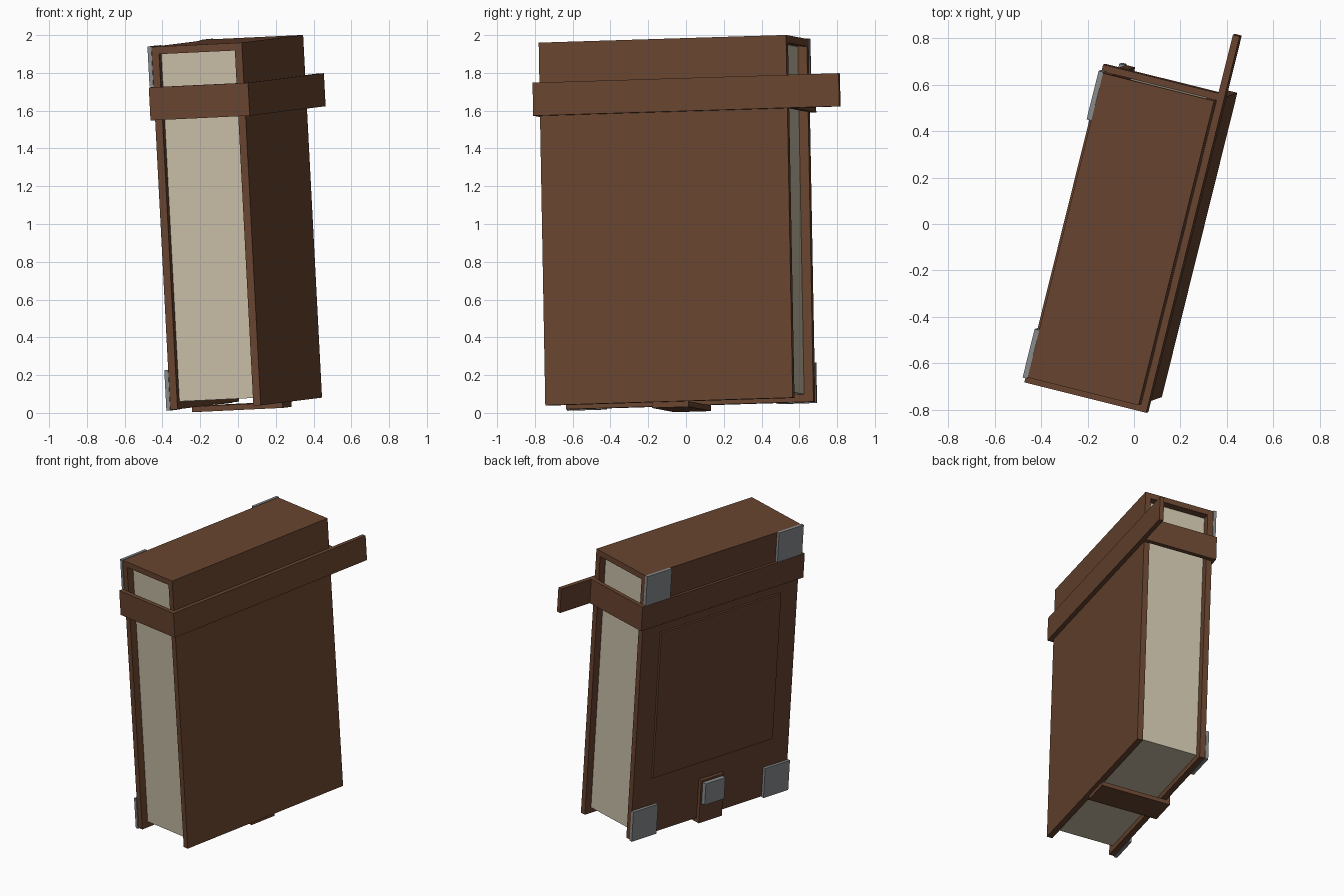
import bpy
from mathutils import Vector, Matrix

cube = bpy.data.objects.get("Cube")
if cube:
    bpy.data.objects.remove(cube, do_unlink=True)


def material(name, rgb):
    mat = bpy.data.materials.new(name)
    mat.use_nodes = True
    color = (*rgb, 1.0)
    mat.diffuse_color = color
    bsdf = next(n for n in mat.node_tree.nodes if n.type == "BSDF_PRINCIPLED")
    bsdf.inputs["Base Color"].default_value = color
    return mat


leather = material("brown leather", (0.138, 0.058, 0.029))
paper = material("cream paper", (0.58, 0.52, 0.39))
metal = material("grey metal", (0.25, 0.26, 0.27))

# Leaning frame: thickness, depth and height axes of the book
up = Vector((-0.052, -0.0182, 0.9985)).normalized()
depth_axis = Vector((0.2406, 0.970, 0.0296))
across = depth_axis.cross(up).normalized()
back = up.cross(across)
W, D, H, T = 0.494, 1.35, 1.923, 0.04
origin = Vector((0.12, -0.745, 0.04)) - across * W
frame = Matrix((across, back, up)).transposed().to_4x4()
frame.translation = origin


def box(name, mat, xs, ys, zs):
    """Box between the given limits, measured in the book's own frame."""
    bpy.ops.mesh.primitive_cube_add(size=1)
    obj = bpy.context.object
    obj.name = name
    limits = (xs, ys, zs)
    centre = Vector([(lo + hi) / 2 for lo, hi in limits])
    size = Vector([hi - lo for lo, hi in limits])
    obj.data.transform(Matrix.Translation(centre) @ Matrix.Diagonal((*size, 1)))
    obj.matrix_world = frame
    obj.data.materials.append(mat)
    return obj


# Covers, spine and page block
box("front_cover", leather, (0, T), (0, D), (0, H))
box("back_cover", leather, (W - T, W), (0, D), (0, H))
box("spine", leather, (T, W - T), (0, D), (H - T, H))
box("pages", paper, (T, W - T), (0.05, D - 0.05), (0.04, H - T))

# Raised panel on the front cover
box("cover_panel", leather, (-0.015, 0), (0.155, D - 0.155), (0.41, 1.47))

# Strap around the book, with a loose tail
S = 0.03
band = (1.535, 1.71)
box("strap_front_cover", leather, (-0.018, 0), (-S, D + S), band)
box("strap_near_edge", leather, (0, W), (-S, 0), band)
box("strap_far_edge", leather, (0, W), (D, D + S), band)
box("strap_tail", leather, (W, W + S), (-S, 1.64), band)

# Metal corner plates
plate = 0.21
for side, ys in (("near", (-0.005, plate)), ("far", (D - plate, D + 0.005))):
    for level, zs in (("lower", (-0.005, plate)), ("upper", (H - plate, H + 0.003))):
        box(f"corner_{level}_{side}", metal, (-0.02, 0.001), ys, zs)

# Clasp tab folded under the page edge, with its metal stud
mid = D / 2
tab = (mid - 0.1, mid + 0.1)
box("clasp_underside", leather, (-0.025, W - 0.025), tab, (-S, 0))
box("clasp_tab", leather, (-0.025, 0), tab, (0, 0.28))
box("clasp_stud", metal, (-0.055, -0.025), (mid - 0.085, mid + 0.085), (0.11, 0.265))
